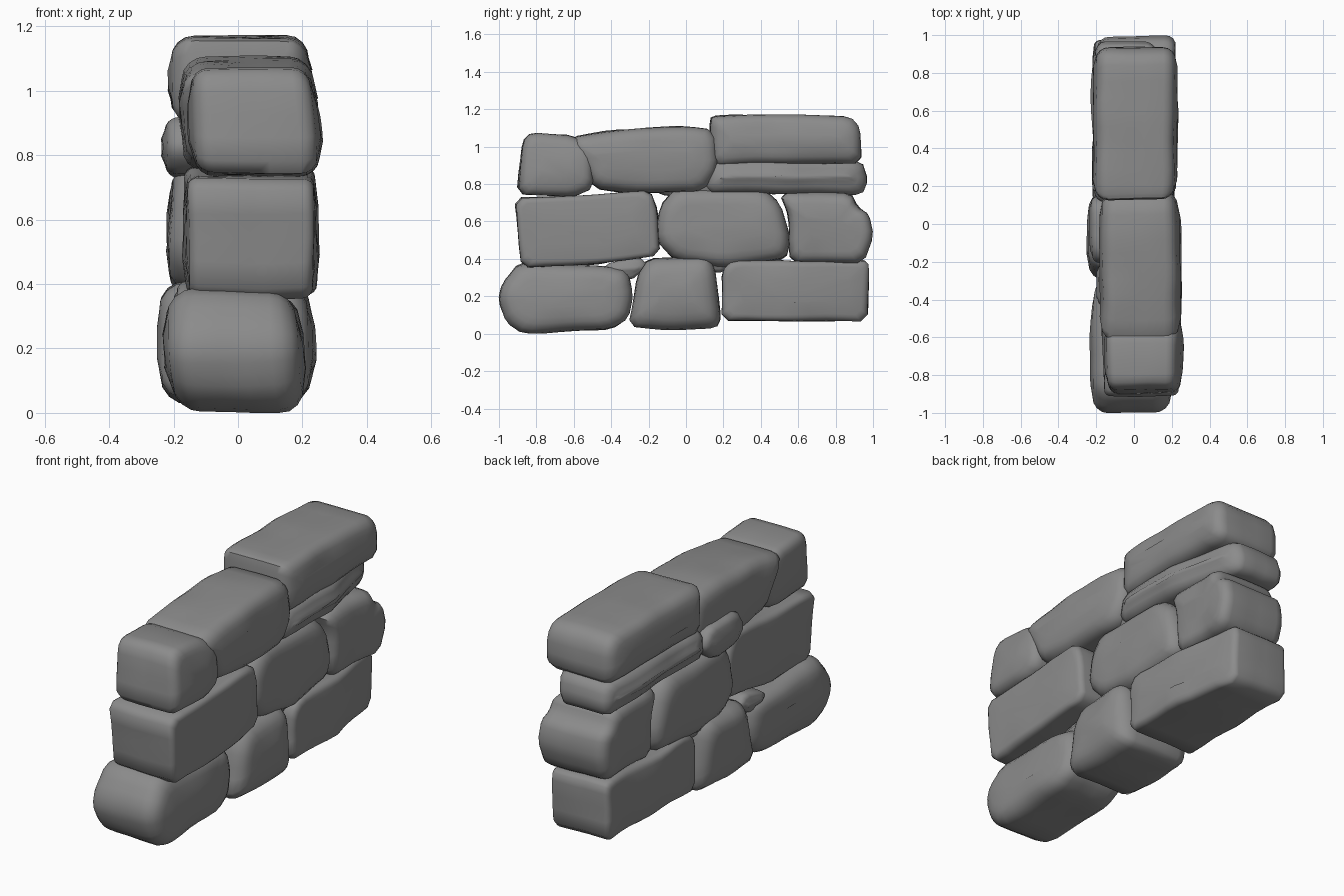
import bpy, bmesh, math
from mathutils import Vector, noise

if "Cube" in bpy.data.objects:
    bpy.data.objects.remove(bpy.data.objects["Cube"])

stone_mat = bpy.data.materials.new("grey stone")
stone_mat.diffuse_color = (0.26, 0.26, 0.26, 1)
stone_mat.use_nodes = True
stone_mat.node_tree.nodes["Principled BSDF"].inputs["Base Color"].default_value = stone_mat.diffuse_color


def soften(pts):
    """Cut every corner of a closed outline once, by at most 0.035, with points along long edges."""
    out = []
    for a, b in zip(pts, pts[1:] + pts[:1]):
        a, b = Vector(a), Vector(b)
        t = min(0.2, 0.035 / (b - a).length)
        n = max(2, round((b - a).length / 0.1))
        out += [a.lerp(b, t + (1 - 2 * t) * i / n) for i in range(n + 1)]
    return out


def stone(name, outline, x0, x1, round_=0.06, rough=0.014, lean=0.0, back=0.0):
    """Stone from a side outline (y, z), spanning x0..x1 with rounded faces.
    lean tips it sideways; back shifts the right face at its rear end."""
    pts = soften(outline)
    lo = Vector((min(p.x for p in pts), min(p.y for p in pts)))
    hi = Vector((max(p.x for p in pts), max(p.y for p in pts)))
    c, half = (lo + hi) / 2, (hi - lo) / 2
    # Rings of (x, inset): flat middle, rounded shoulders, slight dome
    steps = [math.radians(a) for a in (0, 22, 45, 68, 90)]
    end = [(round_ * (1 - math.sin(a)), round_ * (1 - math.cos(a))) for a in steps]
    b = 0.01
    left = [(x0 + b + d, i) for d, i in end]
    right = [(x1 - b - d, i) for d, i in end]
    dome = (half.y - round_) * 0.5
    mids = [(x0 + (x1 - x0) * t, 0) for t in (0.4, 0.5, 0.6)]
    rings = [(x0, round_ + dome)] + left[::-1] + mids + right + [(x1, round_ + dome)]
    bm = bmesh.new()
    loops = []
    for x, ins in rings:
        loop = []
        for p in pts:
            y = c.x + (p.x - c.x) * max(0.1, 1 - ins / half.x)
            z = c.y + (p.y - c.y) * max(0.1, 1 - ins / half.y)
            side = (x - x0) / (x1 - x0)
            v = Vector((x + lean * (z - c.y) + back * side * max(0, (y - c.x) / half.x), y, z))
            d = noise.noise_vector(v * 4.5) * rough
            v += Vector((d.x, d.y * 0.6, d.z * 0.6))
            v.z = max(v.z, 0)
            loop.append(bm.verts.new(v))
        loops.append(loop)
    n = len(pts)
    for a, d in zip(loops, loops[1:]):
        for i in range(n):
            j = (i + 1) % n
            bm.faces.new((a[i], a[j], d[j], d[i]))
    bm.faces.new(loops[0])
    bm.faces.new(loops[-1])
    bmesh.ops.recalc_face_normals(bm, faces=bm.faces)
    me = bpy.data.meshes.new(name)
    bm.to_mesh(me)
    bm.free()
    me.materials.append(stone_mat)
    ob = bpy.data.objects.new(name, me)
    bpy.context.collection.objects.link(ob)
    bpy.context.view_layer.objects.active = ob
    ob.select_set(True)
    bpy.ops.object.shade_smooth_by_angle(angle=math.radians(50))
    ob.select_set(False)


# Bottom course
stone("bottom_front_stone", [(-1, .18), (-.98, .27), (-.89, .385), (-.41, .36), (-.31, .335),
      (-.285, .21), (-.31, .08), (-.4, .025), (-.87, 0), (-.96, .06)], -.225, .205, .085, lean=-.06)
stone("bottom_middle_stone", [(-.31, .04), (-.26, .31), (-.2, .4), (.11, .415), (.15, .36),
      (.185, .08), (.16, .03), (-.1, .02)], -.25, .235, .09)
stone("bottom_back_stone", [(.19, .07), (.19, .34), (.25, .395), (.7, .385), (.95, .395),
      (.98, .37), (.97, .07)], -.215, .215, .035, back=-.07)
# Middle course
stone("middle_front_stone", [(-.88, .355), (-.915, .73), (-.6, .735), (-.19, .765), (-.15, .65),
      (-.14, .42), (-.5, .37)], -.17, .25, .035)
stone("middle_centre_stone", [(-.16, .5), (-.14, .68), (-.06, .77), (.42, .77), (.5, .7),
      (.565, .5), (.54, .4), (.2, .35), (-.06, .39)], -.22, .215, .08)
stone("middle_back_stone", [(.56, .38), (.55, .62), (.5, .755), (.88, .755), (.92, .68), (.98, .64),
      (1.0, .52), (.95, .38)], -.205, .205, .06, back=.03)
# Top course
stone("top_front_stone", [(-.9, .75), (-.875, 1.03), (-.83, 1.075), (-.6, 1.06), (-.5, .98),
      (-.5, .78), (-.6, .73), (-.75, .74)], -.15, .25, .055, lean=-.05)
stone("top_middle_stone", [(-.6, .98), (-.62, 1.05), (-.4, 1.085), (-.05, 1.11), (.15, 1.09),
      (.17, .9), (.1, .76), (-.3, .75), (-.5, .78), (-.55, .9)], -.18, .245, .07)
stone("top_back_slab", [(.1, .75), (.12, .93), (.94, .925), (.97, .82), (.94, .745), (.5, .75)],
      -.22, .22, .07, back=-.09)
stone("top_back_block", [(.13, .9), (.13, 1.15), (.17, 1.165), (.55, 1.17), (.88, 1.16),
      (.93, 1.1), (.94, .91)], -.215, .23, .07)
# Small filler stones in the joints
stone("lower_filler_front", [(-.42, .3), (-.44, .37), (-.25, .41), (-.2, .36), (-.3, .28)], -.2, .13, .03)
stone("lower_filler_back", [(.07, .33), (.06, .43), (.25, .43), (.21, .33)], -.18, .16, .03)
stone("upper_filler", [(-.22, .82), (-.16, .92), (.1, .92), (.16, .82), (.05, .72), (-.15, .74)],
      -.235, -.05, .04)
stone("upper_back_filler", [(.04, .72), (.05, .9), (.2, .9), (.24, .74)], -.17, .17, .04)
